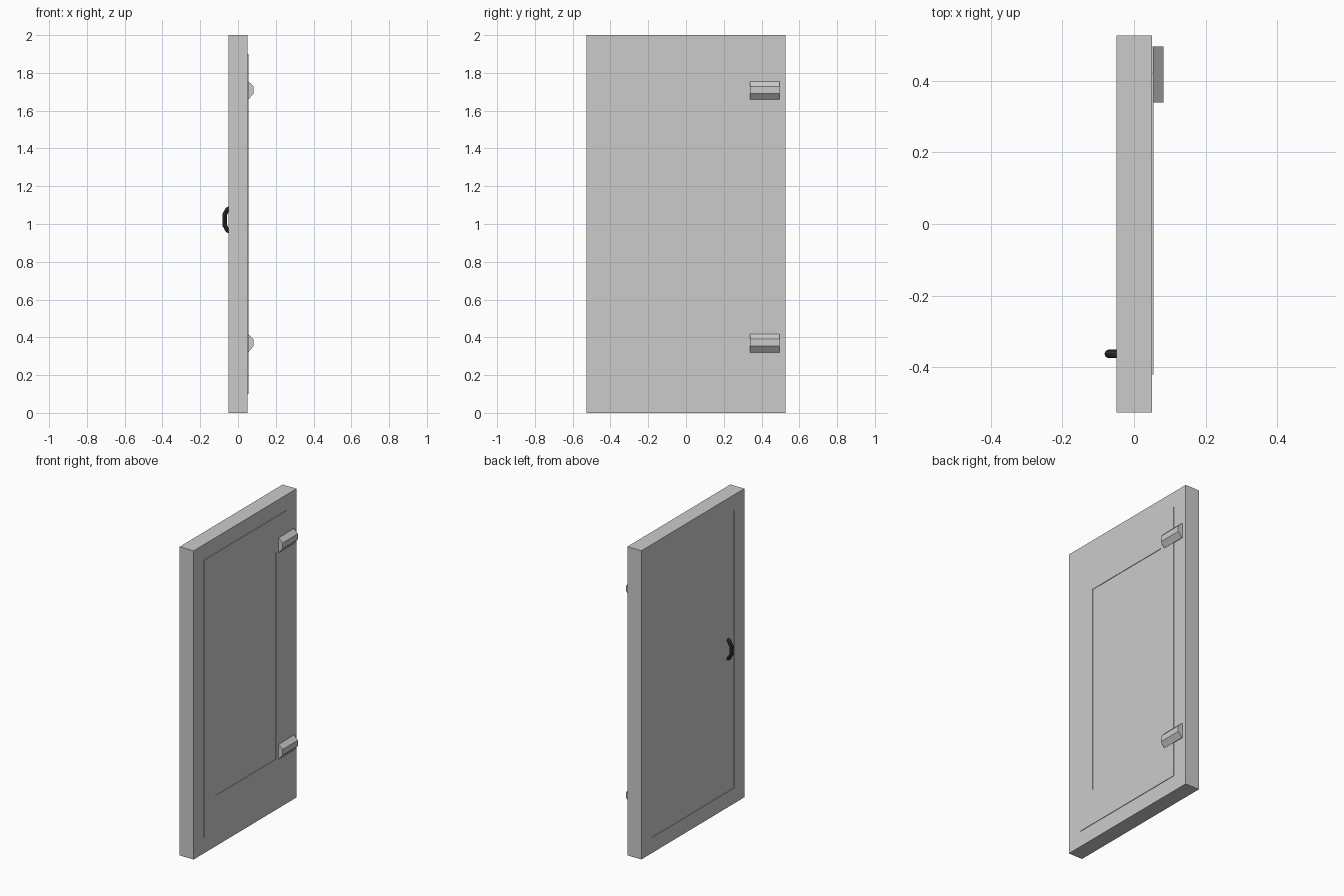
import bpy, bmesh

if "Cube" in bpy.data.objects:
    bpy.data.objects.remove(bpy.data.objects["Cube"])


def build(name, loops):
    """Skin a closed solid through consecutive loops of points."""
    bm = bmesh.new()
    rings = [[bm.verts.new(p) for p in loop] for loop in loops]
    for a, b in zip(rings, rings[1:]):
        n = len(a)
        for i in range(n):
            bm.faces.new((a[i], a[(i + 1) % n], b[(i + 1) % n], b[i]))
    bm.faces.new(rings[0])
    bm.faces.new(rings[-1][::-1])
    bmesh.ops.recalc_face_normals(bm, faces=bm.faces)
    mesh = bpy.data.meshes.new(name)
    bm.to_mesh(mesh)
    bm.free()
    obj = bpy.data.objects.new(name, mesh)
    bpy.context.collection.objects.link(obj)
    return obj


def rect(half_y, z0, z1, x):
    return [(x, -half_y, z0), (x, half_y, z0), (x, half_y, z1), (x, -half_y, z1)]


# Door slab: shallow raised frame on the hinge side, shallow recess on the handle side
build("door_slab", [
    rect(.31, .33, 1.67, .051), rect(.31, .33, 1.67, .0545),
    rect(.42, .10, 1.90, .0545), rect(.42, .10, 1.90, .051),
    rect(.527, 0, 2, .051), rect(.527, 0, 2, -.049),
    rect(.425, .10, 1.90, -.049), rect(.425, .10, 1.90, -.0455),
])

# Hinges: trapezoid profile extruded along y
for name, zc in (("lower_hinge", .369), ("upper_hinge", 1.707)):
    profile = [(.048, .048), (.055, .048), (.082, .021), (.082, -.016),
               (.055, -.048), (.048, -.048)]
    build(name, [[(x, y, zc + z) for x, z in profile] for y in (.339, .496)])

# Handle: bent octagonal bar
curve = bpy.data.curves.new("door_handle", 'CURVE')
curve.dimensions = '3D'
curve.bevel_depth = .012
curve.bevel_resolution = 2
curve.use_fill_caps = True
path = [(-.044, .060), (-.056, .055), (-.071, .028),
        (-.071, -.028), (-.056, -.055), (-.044, -.060)]
spline = curve.splines.new('POLY')
spline.points.add(len(path) - 1)
for point, (x, z) in zip(spline.points, path):
    point.co = (x, -.363, 1.022 + z, 1)
    point.radius = 1
spline.use_smooth = False
handle = bpy.data.objects.new("door_handle", curve)
bpy.context.collection.objects.link(handle)
black = bpy.data.materials.new("black_metal")
black.diffuse_color = (.03, .03, .03, 1)
black.use_nodes = True
black.node_tree.nodes["Principled BSDF"].inputs["Base Color"].default_value = black.diffuse_color
curve.materials.append(black)
